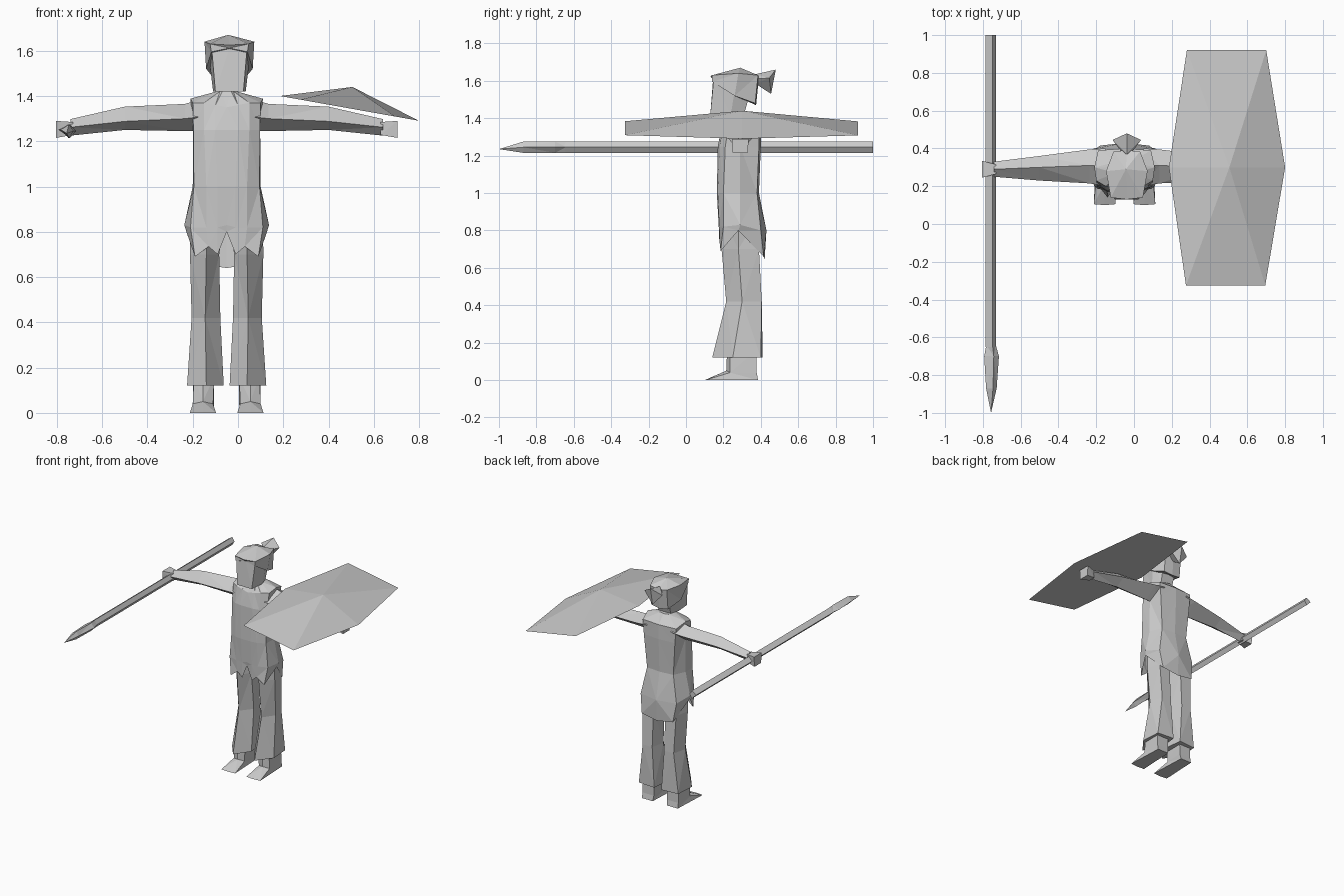
import bpy, bmesh

grey = bpy.data.materials.new("plain grey")
grey.diffuse_color = (0.6, 0.6, 0.6, 1)
CX = -0.05          # mirror plane of the body
HEAD_X = -0.038     # head sits slightly off the body plane


def loft(name, rings, cap_start=True, cap_end=True):
    """Skin a stack of equal rings; a one-point ring makes an apex."""
    bm = bmesh.new()
    rows = [[bm.verts.new(p) for p in r] for r in rings]
    for a, b in zip(rows, rows[1:]):
        n = len(a)
        for i in range(n):
            j = (i + 1) % n
            if len(b) == 1:
                bm.faces.new((a[i], a[j], b[0]))
            else:
                bm.faces.new((a[i], a[j], b[j], b[i]))
    if cap_start and len(rows[0]) > 2:
        bm.faces.new(rows[0][::-1])
    if cap_end and len(rows[-1]) > 2:
        bm.faces.new(rows[-1])
    bmesh.ops.recalc_face_normals(bm, faces=bm.faces)
    bmesh.ops.triangulate(bm, faces=[f for f in bm.faces if len(f.verts) == 4])
    me = bpy.data.meshes.new(name)
    bm.to_mesh(me)
    bm.free()
    me.materials.append(grey)
    ob = bpy.data.objects.new(name, me)
    bpy.context.collection.objects.link(ob)
    return ob


def whole(half, cx):
    """Close a half ring (front centre to back centre) by mirroring."""
    return ([(cx + x, y, z) for x, y, z in half]
            + [(cx - x, y, z) for x, y, z in half[-2:0:-1]])


def level(z, pts):
    return [(x, y, z) for x, y in pts]


def pair(name, rings, **kw):
    """One limb on each side of the body plane."""
    for side, s in (("right", -1), ("left", 1)):
        loft(side + "_" + name,
             [[(CX + s * x, y, z) for x, y, z in r] for r in rings], **kw)


# Tunic with ragged hem, waist, chest, shoulders and neck
tunic = [
    [(0, .18, .80), (.04, .18, .70), (.08, .18, .735), (.14, .185, .69),
     (.178, .28, .80), (.13, .415, .66), (0, .42, .64)],
    [(0, .175, .83), (.04, .175, .82), (.09, .178, .82), (.16, .20, .82),
     (.187, .29, .83), (.15, .40, .80), (0, .43, .80)],
    level(1.0, [(0, .165), (.04, .165), (.09, .17), (.145, .20),
                (.15, .29), (.11, .38), (0, .39)]),
    level(1.25, [(0, .17), (.05, .17), (.1, .18), (.147, .21),
                 (.148, .29), (.13, .39), (0, .40)]),
    [(0, .19, 1.35), (.05, .195, 1.36), (.1, .20, 1.37), (.15, .23, 1.37),
     (.16, .30, 1.388), (.14, .39, 1.36), (0, .40, 1.36)],
    level(1.42, [(0, .24), (.02, .24), (.03, .25), (.045, .27),
                 (.045, .30), (.035, .33), (0, .34)]),
]
loft("tunic", [whole(r, CX) for r in tunic], cap_start=False)

# Trouser legs: front ridge, outer, two back points, inner
pair("trouser_leg", [
    level(.86, [(.09, .20), (.16, .28), (.13, .38), (.04, .39), (.01, .28)]),
    level(.70, [(.09, .19), (.162, .28), (.14, .39), (.05, .39), (.033, .28)]),
    level(.42, [(.095, .215), (.155, .30), (.13, .405), (.05, .405), (.028, .30)]),
    level(.12, [(.09, .14), (.175, .25), (.165, .40), (.03, .41), (.013, .25)]),
])

# Wedge feet with ankles
pair("foot", [
    level(0, [(.105, .10), (.163, .105), (.15, .385), (.06, .385), (.047, .105)]),
    [(.105, .215, .05), (.15, .235, .04), (.15, .378, .04), (.055, .378, .04),
     (.06, .235, .04)],
    level(.16, [(.105, .22), (.145, .235), (.148, .375), (.055, .375), (.055, .235)]),
])


# Arms: top, front, bottom and back ridges
def arm_ring(x, top, front, bottom, back):
    return [(x, y, z) for y, z in (top, front, bottom, back)]


pair("arm", [
    arm_ring(.10, (.31, 1.39), (.20, 1.31), (.29, 1.245), (.40, 1.33)),
    arm_ring(.185, (.31, 1.365), (.215, 1.30), (.29, 1.245), (.395, 1.32)),
    arm_ring(.45, (.30, 1.353), (.23, 1.288), (.29, 1.25), (.36, 1.30)),
    arm_ring(.69, (.29, 1.298), (.25, 1.262), (.29, 1.225), (.33, 1.265)),
])
pair("hand", [
    arm_ring(.68, (.265, 1.285), (.265, 1.228), (.315, 1.228), (.315, 1.285)),
    arm_ring(.755, (.245, 1.29), (.25, 1.215), (.33, 1.215), (.335, 1.29)),
])

# Head, tapered to the chin
loft("head", [whole(r, HEAD_X) for r in (
    level(1.42, [(0, .13), (.062, .13), (.072, .24), (.05, .31), (0, .31)]),
    level(1.61, [(0, .145), (.078, .148), (.095, .27), (.06, .365), (0, .365)]),
)])

# Hair cap: longer at the sides and nape, with a low peak
loft("hair", [whole(r, HEAD_X) for r in (
    [(0, .14, 1.612), (.08, .14, 1.595), (.103, .26, 1.52), (.07, .37, 1.48),
     (0, .375, 1.47)],
    [(0, .13, 1.625), (.085, .14, 1.63), (.11, .28, 1.64), (.07, .385, 1.63),
     (0, .39, 1.62)],
)] + [[(HEAD_X - .005, .29, 1.67)]])

# Flared ponytail
loft("ponytail", [
    [(HEAD_X + x, y, z) for x, y, z in r] for r in (
        [(-.02, .37, 1.61), (0, .37, 1.635), (.02, .37, 1.61), (0, .37, 1.585)],
        [(-.075, .445, 1.615), (0, .48, 1.66), (.075, .445, 1.615), (0, .455, 1.53)],
    )])


# Spear: shaft and leaf-shaped point
def spear_ring(y, x0, x1, z0, z1):
    m = x0 + .65 * (x1 - x0)
    return [(x0, y, z0 + .6 * (z1 - z0)), (m, y, z1), (x1, y, z0 + .5 * (z1 - z0)),
            (m, y, z0)]


loft("spear_shaft", [spear_ring(1, -.785, -.73, 1.215, 1.275),
                     spear_ring(-.65, -.785, -.73, 1.215, 1.275)])
loft("spear_point", [spear_ring(-.64, -.782, -.732, 1.215, 1.275),
                     spear_ring(-.70, -.793, -.715, 1.215, 1.275),
                     spear_ring(-.87, -.783, -.727, 1.215, 1.275),
                     [(-.757, -1, 1.235)]])

# Shield: sloping six-sided plate raised to a central apex
rim = [(.185, .30), (.275, -.325), (.695, -.325), (.80, .30), (.70, .92), (.28, .92)]
loft("shield", [[(x, y, 1.40 - .178 * (x - .185)) for x, y in rim],
                [(.505, .30, 1.44)]])
